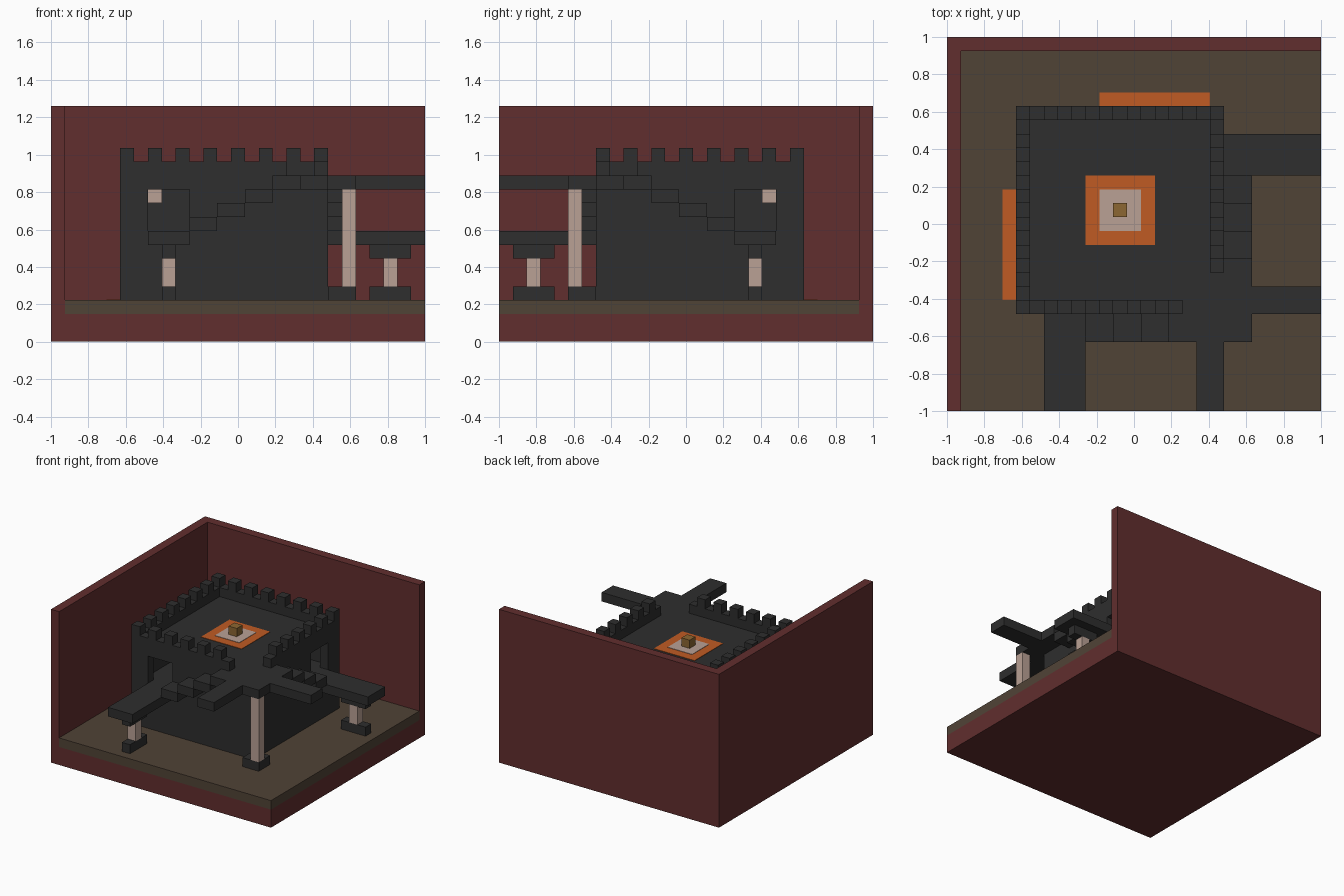
import bpy
import bmesh
from mathutils import Vector

cube = bpy.data.objects.get("Cube")
if cube:
    bpy.data.objects.remove(cube, do_unlink=True)

N = 27            # cells along one side
CELL = 2 / N


def material(name, *srgb):
    """Flat material from 0-255 display values."""
    lin = [((c / 255 + 0.055) / 1.055) ** 2.4 for c in srgb] + [1]
    m = bpy.data.materials.new(name)
    m.use_nodes = True
    m.diffuse_color = lin
    m.node_tree.nodes["Principled BSDF"].inputs["Base Color"].default_value = lin
    return m


MAROON = material("maroon_rock", 97, 46, 46)
EARTH = material("brown_earth", 80, 67, 54)
STONE = material("dark_stone", 46, 46, 46)
LAVA = material("orange_lava", 192, 91, 35)
PALE = material("pale_stone", 186, 161, 149)
GOLD = material("gold_block", 140, 103, 50)


def place(u, v, z):
    """Cell coordinates: u from the right side, v from the back, z up."""
    return Vector((u * CELL - 1, 1 - v * CELL, z * CELL))


def blocks(name, mat, boxes, both=False):
    """Join boxes (u0, u1, v0, v1, z0, z1); both adds the copy across the diagonal."""
    if both:
        boxes = boxes + [(v0, v1, u0, u1, z0, z1) for u0, u1, v0, v1, z0, z1 in boxes]
    bm = bmesh.new()
    for u0, u1, v0, v1, z0, z1 in boxes:
        a, b = place(u0, v1, z0), place(u1, v0, z1)
        verts = bmesh.ops.create_cube(bm, size=1)["verts"]
        for p in verts:
            p.co = Vector([b[i] if p.co[i] > 0 else a[i] for i in range(3)])
    mesh = bpy.data.meshes.new(name)
    bm.to_mesh(mesh)
    bm.free()
    mesh.materials.append(mat)
    obj = bpy.data.objects.new(name, mesh)
    bpy.context.collection.objects.link(obj)
    return obj


def carve(target, box):
    """Cut a box out of the target."""
    cutter = blocks("cutter", STONE, [box])
    cutter.hide_render = True
    mod = target.modifiers.new("carve", "BOOLEAN")
    mod.operation, mod.solver, mod.object = "DIFFERENCE", "EXACT", cutter
    bpy.context.view_layer.objects.active = target
    bpy.ops.object.modifier_apply(modifier=mod.name)
    bpy.data.objects.remove(cutter, do_unlink=True)


# Cavern corner: base slab, two tall walls, earth floor
blocks("base_slab", MAROON, [(0, N, 0, N, 0, 2)])
blocks("cavern_walls", MAROON, [(0, N, 0, 1, 2, 17), (0, 1, 1, N, 2, 17)])
blocks("earth_floor", EARTH, [(1, N, 1, N, 2, 3)])
blocks("floor_lava", LAVA, [(4, 5, 11, 19, 2.9, 3.04)], both=True)

# Keep with a hollow hall and two doorways
keep = blocks("keep", STONE, [(5, 20, 5, 20, 3, 12)])
carve(keep, (6, 19, 6, 19, 8, 11))
carve(keep, (7, 10, 18, 21, 8, 11))
carve(keep, (18, 21, 7, 10, 8, 11))
blocks("hall_lamp", PALE, [(7, 8, 7, 8, 10, 11)])

# Parapet, open at the front corner, with merlons on every other cell
blocks("parapet", STONE, [(5, 20, 5, 6, 12, 13), (5, 6, 6, 20, 12, 13),
                          (6, 17, 19, 20, 12, 13), (19, 20, 6, 17, 12, 13)])
cells = set()
for i in range(5, 20, 2):
    cells |= {(i, 5), (5, i)}
    if i < 17:
        cells |= {(i, 19), (19, i)}
blocks("merlons", STONE, [(u, u + 1, v, v + 1, 13, 14) for u, v in sorted(cells)])

# Roof hearth
blocks("roof_lava", LAVA, [(10, 15, 10, 15, 11.9, 12.04)])
blocks("hearth_stone", PALE, [(11, 14, 11, 14, 11.9, 12.08)])
blocks("hearth_block", GOLD, [(12, 13, 12, 13, 12, 13)])

# High deck at the front corner, its bridges and the stairs down to the low bridges
blocks("deck_corner", STONE, [(20, 22, 20, 22, 11, 12)])
blocks("deck_arms", STONE, [(16, 20, 20, 22, 11, 12)], both=True)
blocks("high_bridges", STONE, [(18, 20, 22, N, 11, 12)], both=True)
blocks("stairs", STONE, [(10 + 2 * s, 12 + 2 * s, 20, 22, 8 + s, 9 + s)
                         for s in range(3)], both=True)
blocks("low_bridges", STONE, [(7, 10, 20, N, 7, 8)], both=True)

# Columns under the bridges and the deck
blocks("bridge_column_ends", STONE, [(8, 9, 23, 26, 3, 4), (8, 9, 23, 26, 6, 7)], both=True)
blocks("bridge_columns", PALE, [(8, 9, 24, 25, 4, 6)], both=True)
blocks("deck_column_base", STONE, [(20, 22, 20, 22, 3, 4)])
blocks("deck_column", PALE, [(21, 22, 21, 22, 4, 11)])
